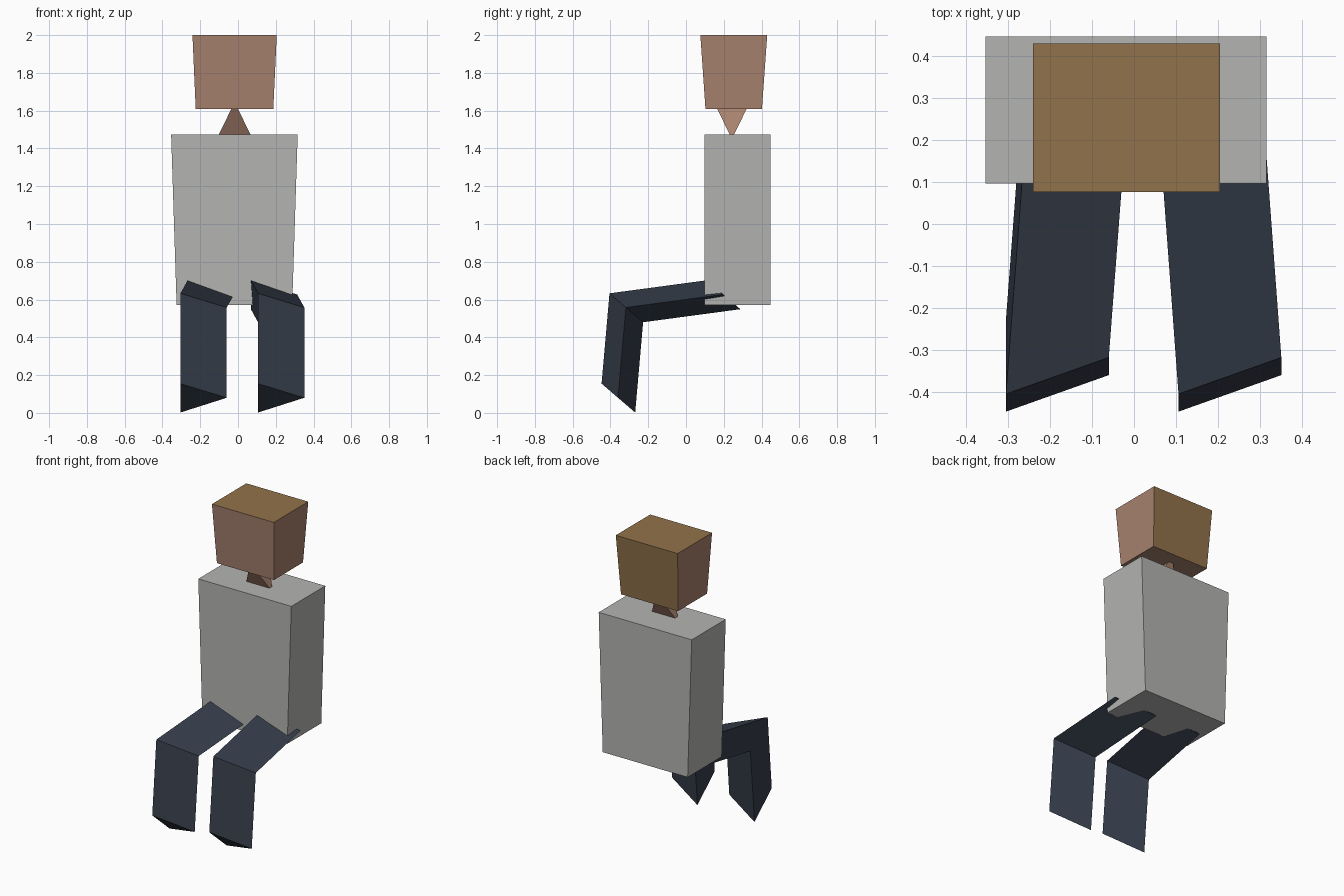
import bpy
import bmesh
from mathutils import Vector

cube = bpy.data.objects.get("Cube")
if cube:
    bpy.data.objects.remove(cube, do_unlink=True)


def material(name, rgb):
    mat = bpy.data.materials.new(name)
    mat.use_nodes = True
    mat.diffuse_color = (*rgb, 1)
    mat.node_tree.nodes["Principled BSDF"].inputs["Base Color"].default_value = (*rgb, 1)
    return mat


shirt = material("grey shirt", (0.456, 0.456, 0.445))
skin = material("skin", (0.386, 0.223, 0.156))
hair = material("brown hair", (0.283, 0.171, 0.069))
trousers = material("dark blue trousers", (0.037, 0.048, 0.070))


def finish(name, bm, mats, rule=None):
    """Turn a bmesh into an object, colouring faces by an optional normal rule."""
    bmesh.ops.recalc_face_normals(bm, faces=bm.faces)
    bm.normal_update()
    for face in bm.faces:
        face.material_index = rule(face.normal) if rule else 0
    mesh = bpy.data.meshes.new(name)
    bm.to_mesh(mesh)
    bm.free()
    for mat in mats:
        mesh.materials.append(mat)
    obj = bpy.data.objects.new(name, mesh)
    bpy.context.collection.objects.link(obj)
    return obj


def loft(name, rings, mats, rule=None):
    """Closed solid through rings that have equal point counts."""
    bm = bmesh.new()
    rows = [[bm.verts.new(p) for p in ring] for ring in rings]
    n = len(rows[0])
    for low, high in zip(rows, rows[1:]):
        for i in range(n):
            j = (i + 1) % n
            bm.faces.new((low[i], low[j], high[j], high[i]))
    bm.faces.new(rows[0])
    bm.faces.new(rows[-1])
    return finish(name, bm, mats, rule)


def rect(x0, x1, y0, y1, z):
    return [(x0, y0, z), (x1, y0, z), (x1, y1, z), (x0, y1, z)]


# Torso, slightly wider at the shoulders
loft("torso", [rect(-0.325, 0.287, 0.097, 0.447, 0.572),
               rect(-0.354, 0.316, 0.097, 0.447, 1.475)], [shirt])

# Head, with hair on the crown and the back
loft("head", [rect(-0.224, 0.187, 0.103, 0.402, 1.61),
              rect(-0.241, 0.205, 0.076, 0.43, 2.0)], [skin, hair],
     lambda n: 1 if n.z > 0.5 or n.y > 0.5 else 0)

# Neck, a tetrahedron with crossed top and bottom edges
bm = bmesh.new()
for p in [(-0.113, 0.243, 1.45), (0.078, 0.243, 1.45),
          (-0.018, 0.148, 1.645), (-0.018, 0.338, 1.645)]:
    bm.verts.new(p)
bmesh.ops.convex_hull(bm, input=bm.verts[:])
finish("neck", bm, [skin])

# Legs, bent triangular prisms: ankle, knee and hip sections
section = [Vector(p) for p in [(0, 0, 0), (0.245, 0.087, -0.075), (0, 0.178, -0.153)]]
for side, x, lean in (("right", -0.305, 0.039), ("left", 0.106, -0.038)):
    knee = Vector((x, -0.405, 0.633))
    ankle = knee + Vector((0, -0.042, -0.478))
    hip = knee + Vector((lean, 0.515, 0.069))
    loft(side + "_leg", [[c + p for p in section] for c in (ankle, knee, hip)], [trousers])
